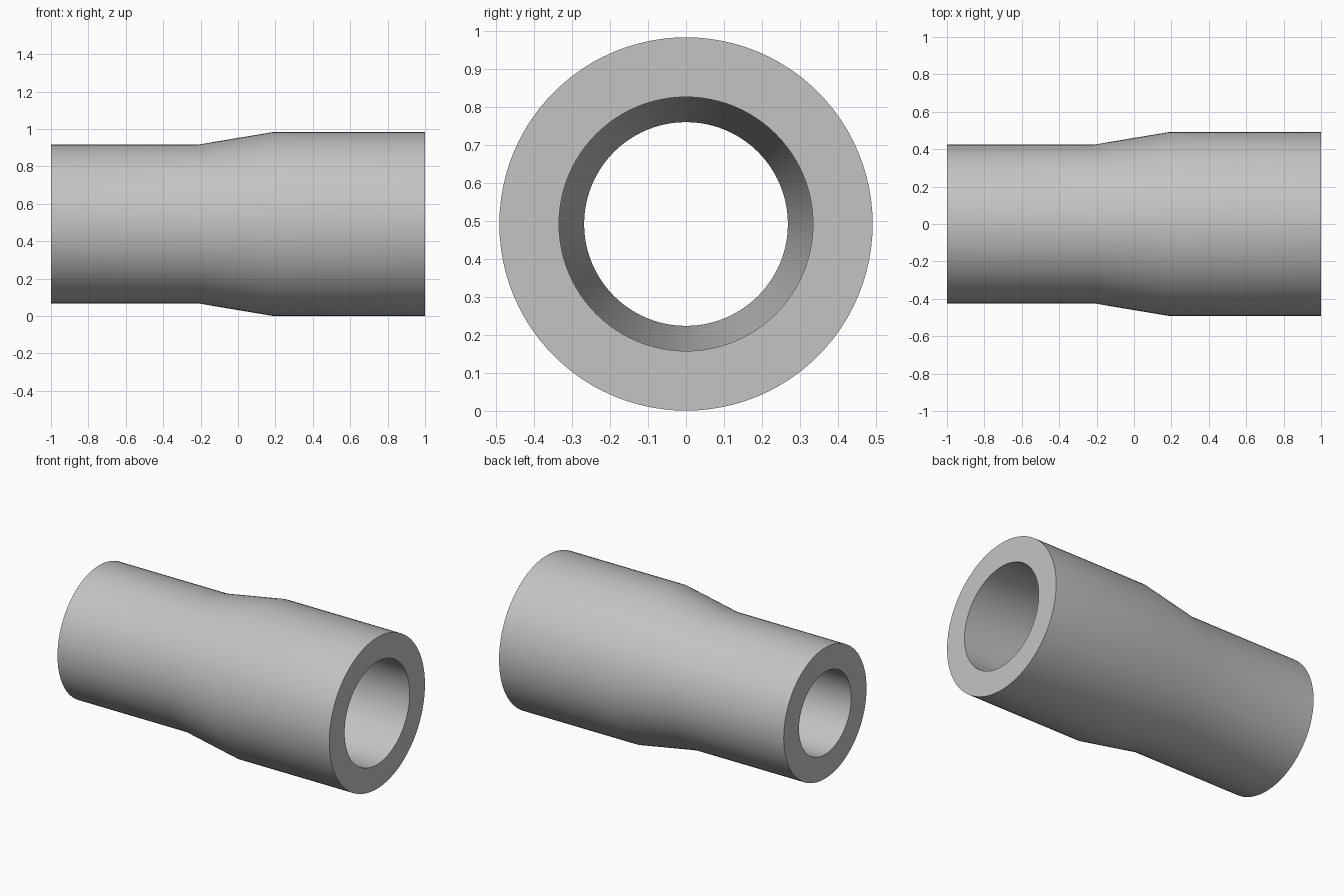
import bpy
import bmesh
from math import radians, tau
from mathutils import Matrix, Vector

cube = bpy.data.objects.get("Cube")
if cube:
    bpy.data.objects.remove(cube, do_unlink=True)

SIDES = 96
AXIS_HEIGHT = 0.492
SMALL_RADIUS, LARGE_RADIUS = 0.425, 0.491
WALL = 0.157
TAPER_START, TAPER_END = -0.21, 0.185

# Plain grey material
grey = bpy.data.materials.new("light_grey")
grey.use_nodes = True
color = (0.55, 0.55, 0.55, 1)
grey.diffuse_color = color
grey.node_tree.nodes["Principled BSDF"].inputs["Base Color"].default_value = color

# Wall section: outer line forward, bore line back
outer = [(-1, SMALL_RADIUS), (TAPER_START, SMALL_RADIUS),
         (TAPER_END, LARGE_RADIUS), (1, LARGE_RADIUS)]
section = outer + [(x, r - WALL) for x, r in reversed(outer)]

# Revolve the closed section around the pipe axis
bm = bmesh.new()
verts = [bm.verts.new((x, 0, r)) for x, r in section]
edges = [bm.edges.new((a, b)) for a, b in zip(verts, verts[1:] + verts[:1])]
bmesh.ops.spin(bm, geom=verts + edges, cent=Vector(), axis=(1, 0, 0),
               angle=tau, steps=SIDES, use_duplicate=False)
bmesh.ops.remove_doubles(bm, verts=bm.verts, dist=0.0001)
bmesh.ops.recalc_face_normals(bm, faces=bm.faces)
bmesh.ops.transform(bm, matrix=Matrix.Translation((0, 0, AXIS_HEIGHT)), verts=bm.verts)

mesh = bpy.data.meshes.new("reducer_pipe")
bm.to_mesh(mesh)
bm.free()
mesh.materials.append(grey)
pipe = bpy.data.objects.new("reducer_pipe", mesh)
bpy.context.collection.objects.link(pipe)

# Smooth walls with crisp end rims
bpy.ops.object.select_all(action="DESELECT")
pipe.select_set(True)
bpy.context.view_layer.objects.active = pipe
bpy.ops.object.shade_smooth_by_angle(angle=radians(30))
